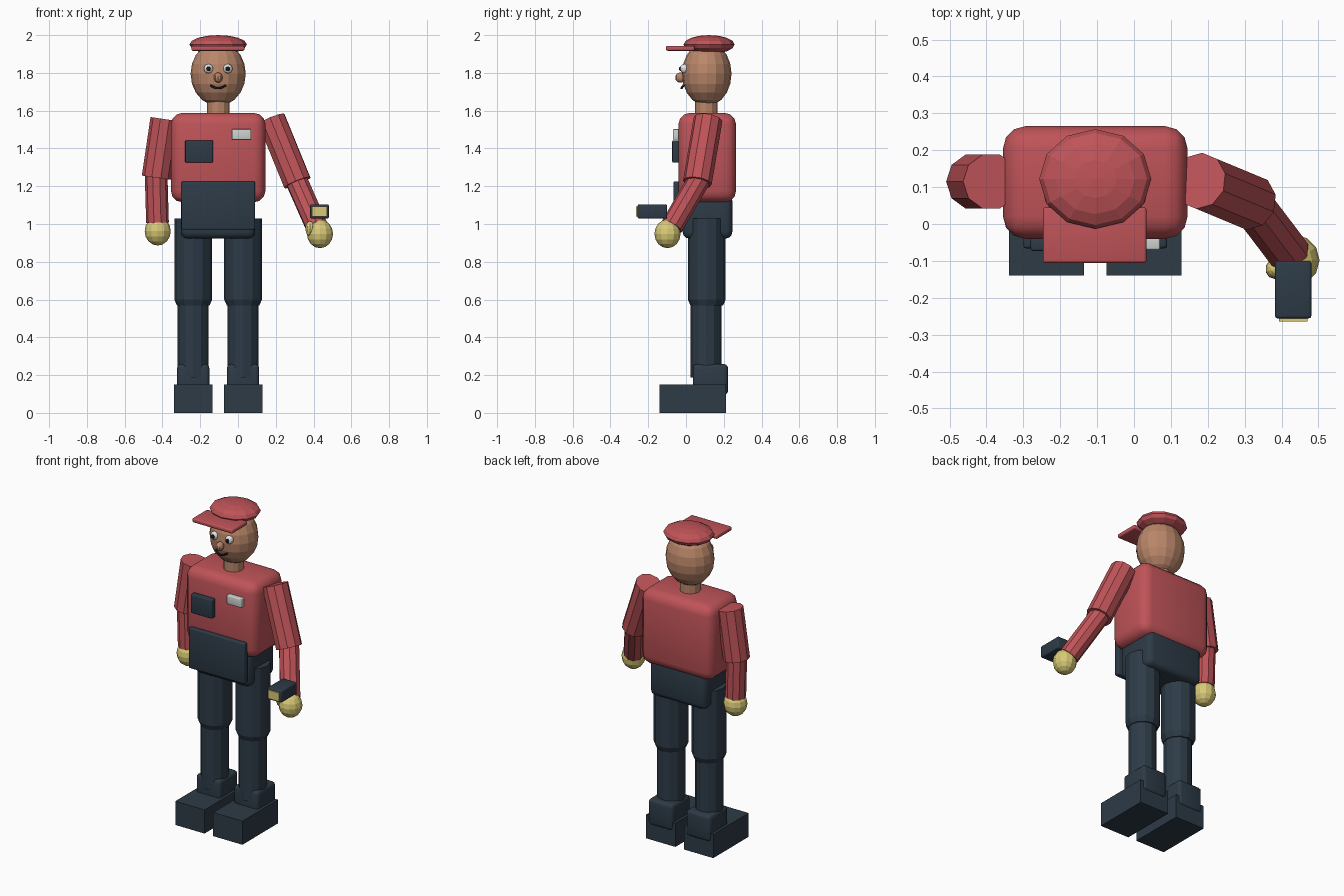
import bpy, bmesh
from math import radians
from mathutils import Vector, Matrix

cube = bpy.data.objects.get("Cube")
if cube:
    bpy.data.objects.remove(cube, do_unlink=True)


def material(name, r, g, b):
    m = bpy.data.materials.new(name)
    m.use_nodes = True
    m.diffuse_color = (r, g, b, 1)
    m.node_tree.nodes["Principled BSDF"].inputs["Base Color"].default_value = (r, g, b, 1)
    return m


RED = material("red_cloth", 0.52, 0.087, 0.098)
NAVY = material("dark_navy", 0.026, 0.043, 0.062)
SKIN = material("skin", 0.49, 0.24, 0.142)
YELLOW = material("pale_yellow", 0.69, 0.59, 0.18)
GREY = material("badge_grey", 0.62, 0.65, 0.62)
WHITE = material("eye_white", 0.8, 0.8, 0.8)
BLACK = material("black", 0.01, 0.01, 0.012)

CX, CY = -0.105, 0.115      # body axis


def finish(bm, name, mat, smooth=False):
    bmesh.ops.recalc_face_normals(bm, faces=bm.faces)
    mesh = bpy.data.meshes.new(name)
    bm.to_mesh(mesh)
    bm.free()
    mesh.materials.append(mat)
    ob = bpy.data.objects.new(name, mesh)
    bpy.context.collection.objects.link(ob)
    if smooth:
        bpy.ops.object.select_all(action='DESELECT')
        ob.select_set(True)
        bpy.context.view_layer.objects.active = ob
        bpy.ops.object.shade_smooth_by_angle(angle=radians(35))
    return ob


def box(name, mat, xs, ys, zs, bevel=0.0):
    """Box from its extents, with optional rounded edges."""
    bm = bmesh.new()
    lo, hi = Vector((xs[0], ys[0], zs[0])), Vector((xs[1], ys[1], zs[1]))
    place = Matrix.Translation((lo + hi) / 2) @ Matrix.Diagonal((*(hi - lo), 1))
    bmesh.ops.create_cube(bm, size=1, matrix=place)
    if bevel:
        bmesh.ops.bevel(bm, geom=bm.edges[:], offset=bevel, segments=3,
                        profile=0.5, affect='EDGES')
    return finish(bm, name, mat, bevel > 0)


def limb(name, mat, a, b, r1, r2=None, sides=12):
    """Cylinder or cone running from point a to point b."""
    a, b = Vector(a), Vector(b)
    place = Matrix.Translation((a + b) / 2) @ (b - a).to_track_quat('Z', 'Y').to_matrix().to_4x4()
    bm = bmesh.new()
    bmesh.ops.create_cone(bm, cap_ends=True, segments=sides, radius1=r1,
                          radius2=r1 if r2 is None else r2,
                          depth=(b - a).length, matrix=place)
    return finish(bm, name, mat)


def ball(name, mat, centre, radii, sides=12, rings=8):
    bm = bmesh.new()
    place = Matrix.Translation(centre) @ Matrix.Diagonal((*radii, 1))
    bmesh.ops.create_uvsphere(bm, u_segments=sides, v_segments=rings, radius=1, matrix=place)
    return finish(bm, name, mat)


# Torso, hips and clothing details
box("torso", RED, (-0.355, 0.145), (-0.04, 0.265), (1.115, 1.588), 0.06)
box("hips", NAVY, (-0.302, 0.09), (-0.018, 0.245), (0.923, 1.16), 0.035)
box("apron", NAVY, (-0.3, 0.09), (-0.066, -0.03), (0.97, 1.225), 0.008)
box("chest_pocket", NAVY, (-0.28, -0.132), (-0.073, -0.035), (1.325, 1.443), 0.006)
box("name_badge", GREY, (-0.032, 0.07), (-0.07, -0.037), (1.447, 1.502), 0.005)

# Head and face
limb("neck", SKIN, (CX, 0.107, 1.56), (CX, 0.107, 1.69), 0.06)
ball("head", SKIN, (CX, 0.11, 1.795), (0.146, 0.131, 0.17), 16, 10)
ball("nose", SKIN, (CX, -0.03, 1.775), (0.024, 0.027, 0.027), 10, 8)
for side, s in (("right", -1), ("left", 1)):
    x = CX + s * 0.051
    ball(side + "_eye", WHITE, (x, -0.008, 1.822), (0.025, 0.024, 0.025))
    ball(side + "_pupil", BLACK, (x, -0.028, 1.822), (0.013, 0.009, 0.013), 10, 6)

smile = bpy.data.curves.new("mouth", 'CURVE')
smile.dimensions = '3D'
smile.bevel_depth = 0.006
smile.bevel_resolution = 1
smile.use_fill_caps = True
spline = smile.splines.new('POLY')
spline.points.add(6)
for i, p in enumerate(spline.points):
    t = i / 3 - 1
    p.co = (CX + 0.04 * t, -0.024 + 0.011 * t * t, 1.719 + 0.015 * t * t, 1)
smile.materials.append(BLACK)
bpy.context.collection.objects.link(bpy.data.objects.new("mouth", smile))

# Cap
ball("cap", RED, (CX, 0.122, 1.95), (0.152, 0.135, 0.05), 12, 8)
box("cap_brim", RED, (-0.247, 0.034), (-0.106, 0.045), (1.917, 1.943), 0.008)

# Legs and boots, mirrored about the body axis
for side, s in (("right", -1), ("left", 1)):
    x = CX + s * 0.132
    limb(side + "_thigh", NAVY, (x, 0.11, 0.6), (x, 0.11, 1.03), 0.1)
    limb(side + "_knee", NAVY, (x, 0.11, 0.568), (x, 0.11, 0.6), 0.086, 0.1)
    limb(side + "_shin", NAVY, (x, 0.107, 0.187), (x, 0.107, 0.59), 0.082)
    box(side + "_ankle", NAVY, (x - 0.085, x + 0.085), (0.036, 0.222), (0.095, 0.258), 0.02)
    box(side + "_shoe", NAVY, (x - 0.102, x + 0.102), (-0.14, 0.213), (0, 0.149))

# Arms: one hangs, the other reaches forward
arms = {
    "right": ((-0.387, CY, 1.555), (-0.433, CY, 1.245), (-0.425, CY, 0.962)),
    "left": ((0.177, 0.117, 1.555), (0.314, 0.06, 1.219), (0.434, -0.098, 0.948)),
}
for side, (shoulder, elbow, hand) in arms.items():
    limb(side + "_upper_arm", RED, shoulder, elbow, 0.077, sides=10)
    e, h = Vector(elbow), Vector(hand)
    d = (h - e).normalized()
    limb(side + "_forearm", RED, e - d * 0.03, h - d * 0.045, 0.06, sides=10)
    ball(side + "_hand", YELLOW, hand, (0.069, 0.069, 0.076), 12, 8)
ball("left_thumb", YELLOW, (0.381, -0.122, 0.975), (0.025, 0.027, 0.04), 10, 8)

# Handheld device
box("device", NAVY, (0.382, 0.481), (-0.256, -0.1), (1.029, 1.104), 0.008)
box("device_screen", YELLOW, (0.393, 0.47), (-0.264, -0.255), (1.04, 1.093))
